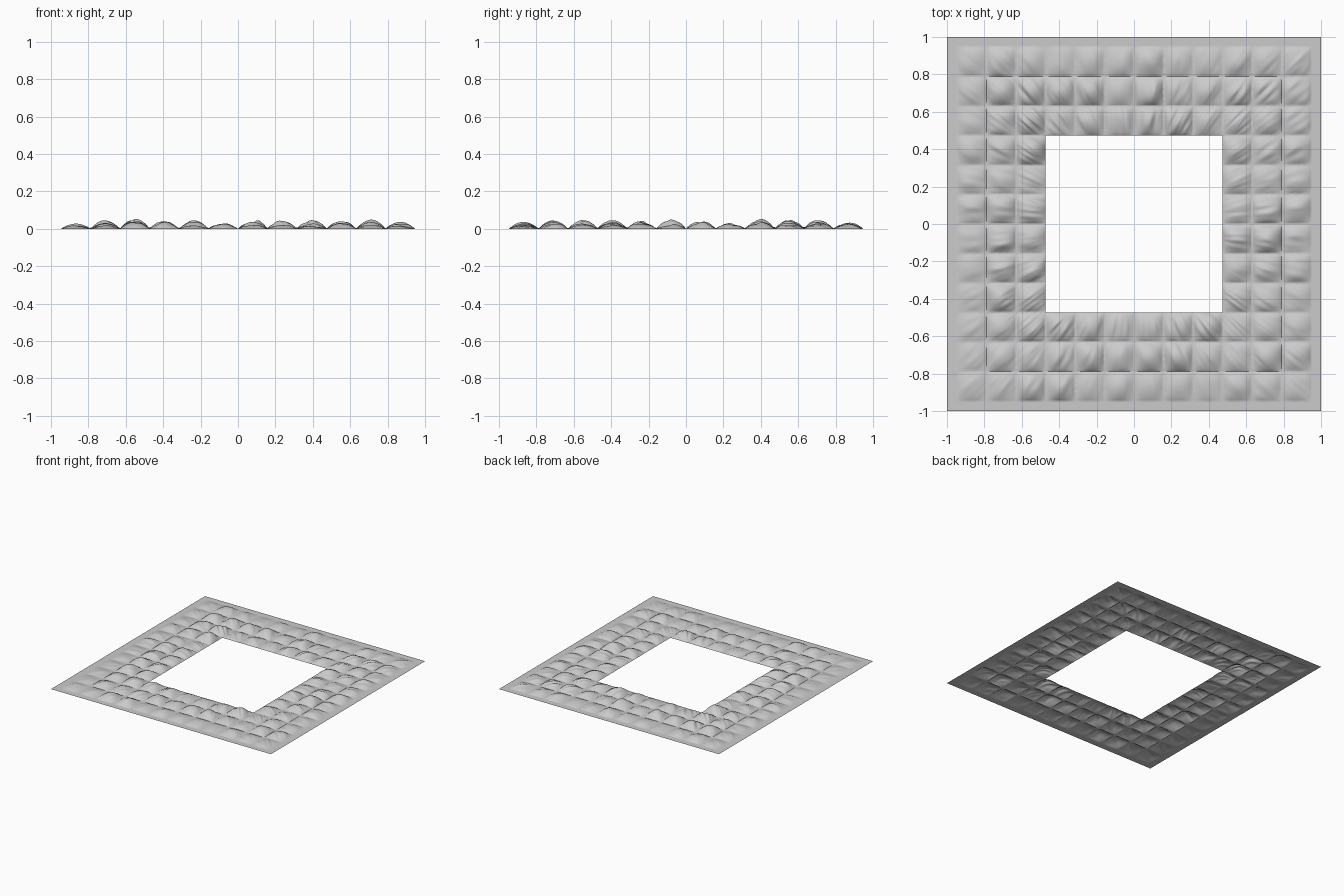
import bpy, math, random
from mathutils import noise, Vector

if "Cube" in bpy.data.objects:
    bpy.data.objects.remove(bpy.data.objects["Cube"])

random.seed(4)
PITCH = 0.1577                      # spacing of the dune cells
INNER, SEAM, OUTER = 3 * PITCH, 5 * PITCH, 1.0

# crest heights of the dunes read from the front (columns) and side (rows)
COLS = [.028, .047, .053, .043, .052, .037, .052, .045, .051, .043, .052, .036]
ROWS = [.037, .047, .053, .046, .054, .050, .053, .038, .053, .052, .053, .038]
SCALE = [[random.uniform(0.55, 1.05) for _ in range(12)] for _ in range(12)]


def height(x, y, r):
    if r >= 6 * PITCH:
        return 0.0
    i = min(11, max(0, int(x / PITCH + 6)))
    j = min(11, max(0, int(y / PITCH + 6)))
    mound = abs(math.sin(math.pi * x / PITCH) * math.sin(math.pi * y / PITCH)) ** 0.8
    # radially stretched streaks
    n = noise.noise(Vector((x / r * 9, y / r * 9, r * 5)))
    n += 0.5 * noise.noise(Vector((x / r * 22 + 7, y / r * 22, r * 7)))
    streak = min(1.0, max(0.35, 0.85 + 0.45 * n))
    return min(COLS[i], ROWS[j]) * SCALE[i][j] * mound * streak


def square_point(k, n):
    side, s = divmod(k, n)
    u = 2 * s / n - 1
    return [(u, -1), (1, u), (-u, 1), (-1, -u)][side]


def terrain_ring(name, r0, r1, rows, n=180):
    verts, faces = [], []
    total = 4 * n
    for a in range(rows + 1):
        r = r0 + (r1 - r0) * a / rows
        for k in range(total):
            u, v = square_point(k, n)
            verts.append((u * r, v * r, height(u * r, v * r, r)))
    for a in range(rows):
        for k in range(total):
            b = (k + 1) % total
            faces.append((a * total + k, (a + 1) * total + k,
                          (a + 1) * total + b, a * total + b))
    mesh = bpy.data.meshes.new(name)
    mesh.from_pydata(verts, [], faces)
    mesh.update()
    mesh.shade_smooth()
    obj = bpy.data.objects.new(name, mesh)
    bpy.context.collection.objects.link(obj)


# inner dune band and outer skirt that fades to flat ground
terrain_ring("inner_dunes", INNER, SEAM, 40)
terrain_ring("outer_skirt", SEAM, OUTER, 28)
